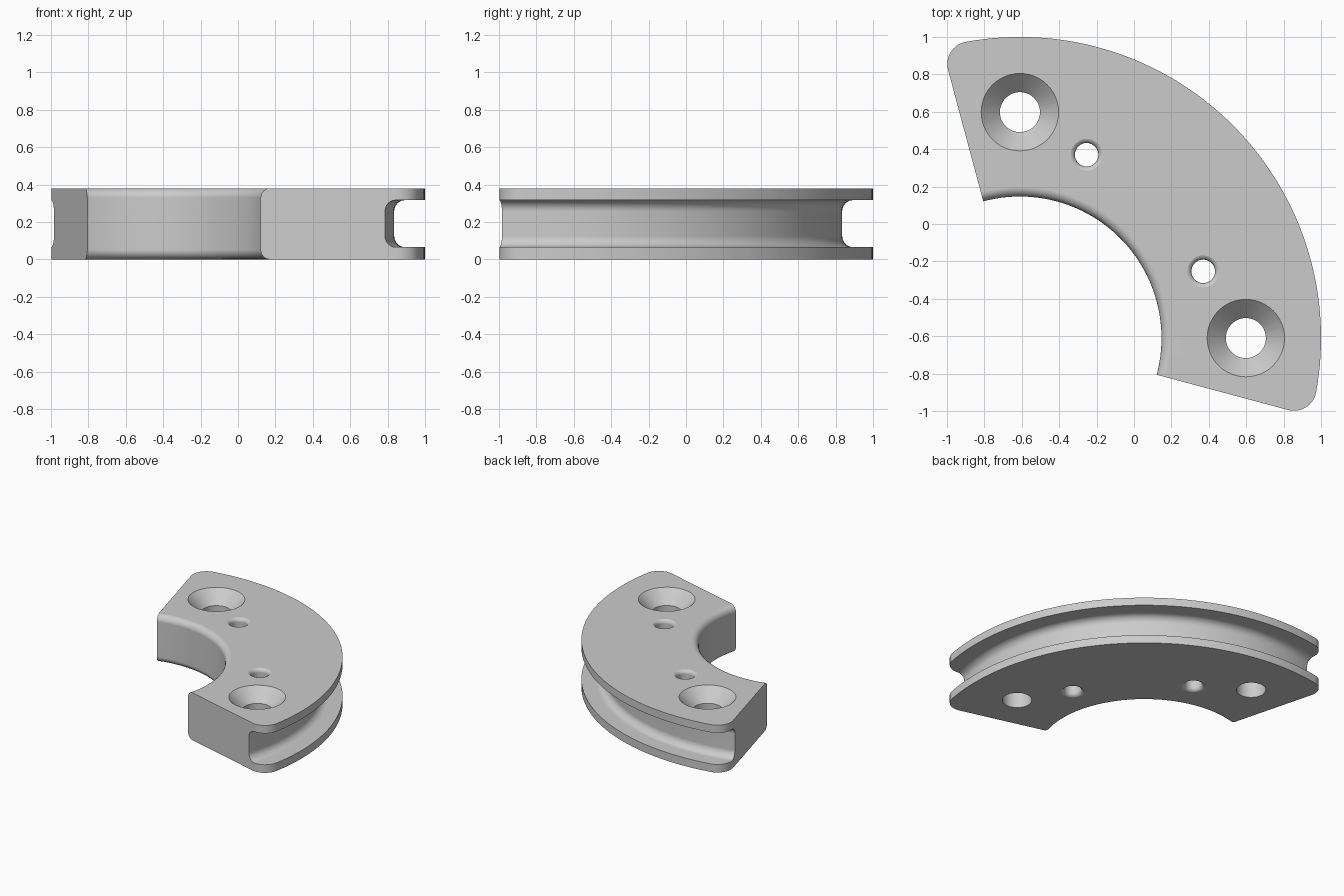
import bpy
import bmesh
from math import sin, cos, asin, sqrt, pi, radians

cube = bpy.data.objects.get("Cube")
if cube:
    bpy.data.objects.remove(cube, do_unlink=True)

# Main dimensions
AXIS = (-0.61, -0.61)             # centre of the arcs
HEIGHT = 0.38
INNER, OUTER, FLOOR = 0.757, 1.61, 1.445
GROOVE_LOW, GROOVE_HIGH = 0.065, 0.317
START, END = radians(-15), radians(105)

metal = bpy.data.materials.new("plain grey")
metal.use_nodes = True
grey = (0.6, 0.6, 0.6, 1)
metal.diffuse_color = grey
metal.node_tree.nodes["Principled BSDF"].inputs["Base Color"].default_value = grey


def arc(cx, cy, r, a, b, steps):
    """Points along a circular arc from angle a to angle b."""
    return [(cx + r * cos(a + (b - a) * i / steps),
             cy + r * sin(a + (b - a) * i / steps)) for i in range(steps + 1)]


def finish(name, bm):
    bmesh.ops.remove_doubles(bm, verts=bm.verts, dist=1e-5)
    bmesh.ops.recalc_face_normals(bm, faces=bm.faces)
    mesh = bpy.data.meshes.new(name)
    bm.to_mesh(mesh)
    bm.free()
    mesh.materials.append(metal)
    obj = bpy.data.objects.new(name, mesh)
    bpy.context.collection.objects.link(obj)
    return obj


def lathe(name, profile, centre, steps):
    """Revolve a closed (radius, height) profile about a vertical axis."""
    bm = bmesh.new()
    rings = [[bm.verts.new((centre[0] + r * cos(2 * pi * s / steps),
                            centre[1] + r * sin(2 * pi * s / steps), z))
              for r, z in profile] for s in range(steps)]
    n = len(profile)
    for s in range(steps):
        a, b = rings[s], rings[(s + 1) % steps]
        for i in range(n):
            j = (i + 1) % n
            bm.faces.new((a[i], b[i], b[j], a[j]))
    return finish(name, bm)


def prism(name, outline, low, high):
    bm = bmesh.new()
    face = bm.faces.new([bm.verts.new((x, y, low)) for x, y in outline])
    top = bmesh.ops.extrude_face_region(bm, geom=[face], use_keep_orig=True)
    verts = [g for g in top["geom"] if isinstance(g, bmesh.types.BMVert)]
    bmesh.ops.translate(bm, verts=verts, vec=(0, 0, high - low))
    return finish(name, bm)


def boolean(target, cutter, operation):
    mod = target.modifiers.new(operation.lower(), "BOOLEAN")
    mod.operation = operation
    mod.solver = "EXACT"
    mod.object = cutter
    bpy.context.view_layer.objects.active = target
    bpy.ops.object.modifier_apply(modifier=mod.name)
    bpy.data.objects.remove(cutter, do_unlink=True)


def polar(r, angle):
    return AXIS[0] + r * cos(angle), AXIS[1] + r * sin(angle)


# Grooved ring section: rounded bore edges, U-shaped channel outside
f, g, rim = 0.05, 0.06, OUTER + 0.1
section = (arc(INNER + f, f, f, pi, 1.5 * pi, 6)
           + [(rim, 0), (rim, GROOVE_LOW)]
           + arc(FLOOR + g, GROOVE_LOW + g, g, 1.5 * pi, pi, 6)
           + arc(FLOOR + g, GROOVE_HIGH - g, g, pi, pi / 2, 6)
           + [(rim, GROOVE_HIGH), (rim, HEIGHT)]
           + arc(INNER + f, HEIGHT - f, f, pi / 2, pi, 6))
body = lathe("grooved_segment", section, AXIS, 140)

# Sector outline with rounded outer corners trims the ring
c = 0.12
reach = OUTER - c
swing = asin(c / reach)
outline = ([polar(0.5, START)]
           + arc(*polar(reach, START + swing), c, START - pi / 2, START + swing, 10)
           + arc(*AXIS, OUTER, START + swing, END - swing, 64)
           + arc(*polar(reach, END - swing), c, END - swing, END + pi / 2, 10)
           + [polar(0.5, END)])
boolean(body, prism("sector_cutter", outline, -0.1, HEIGHT + 0.1), "INTERSECT")

# Countersunk bolt holes
bolt, sink, over = 0.107, 0.207, 0.02
bolt_profile = [(0, -0.1), (bolt, -0.1), (bolt, HEIGHT - (sink - bolt)),
                (sink + over, HEIGHT + over), (0, HEIGHT + over)]
for angle in (0, 90):
    cutter = lathe("bolt_cutter", bolt_profile, polar(1.208, radians(angle)), 48)
    boolean(body, cutter, "DIFFERENCE")

# Small pin holes with rounded mouths at both ends
pin, e, out = 0.063, 0.03, 0.001
pin_profile = ([(0, -0.1), (pin + e, -0.1)]
               + arc(pin + e, e - out, e, 1.5 * pi, pi, 6)
               + arc(pin + e, HEIGHT - e + out, e, pi, pi / 2, 6)
               + [(pin + e, HEIGHT + 0.1), (0, HEIGHT + 0.1)])
for angle in (20, 70):
    cutter = lathe("pin_cutter", pin_profile, polar(1.043, radians(angle)), 32)
    boolean(body, cutter, "DIFFERENCE")

# Smooth curved walls, crisp edges, flat faces kept flat
body.data.materials.clear()
body.data.materials.append(metal)
bpy.ops.object.select_all(action="DESELECT")
body.select_set(True)
bpy.context.view_layer.objects.active = body
bpy.ops.object.shade_smooth_by_angle(angle=radians(30))
weighted = body.modifiers.new("weighted normals", "WEIGHTED_NORMAL")
weighted.keep_sharp = True
